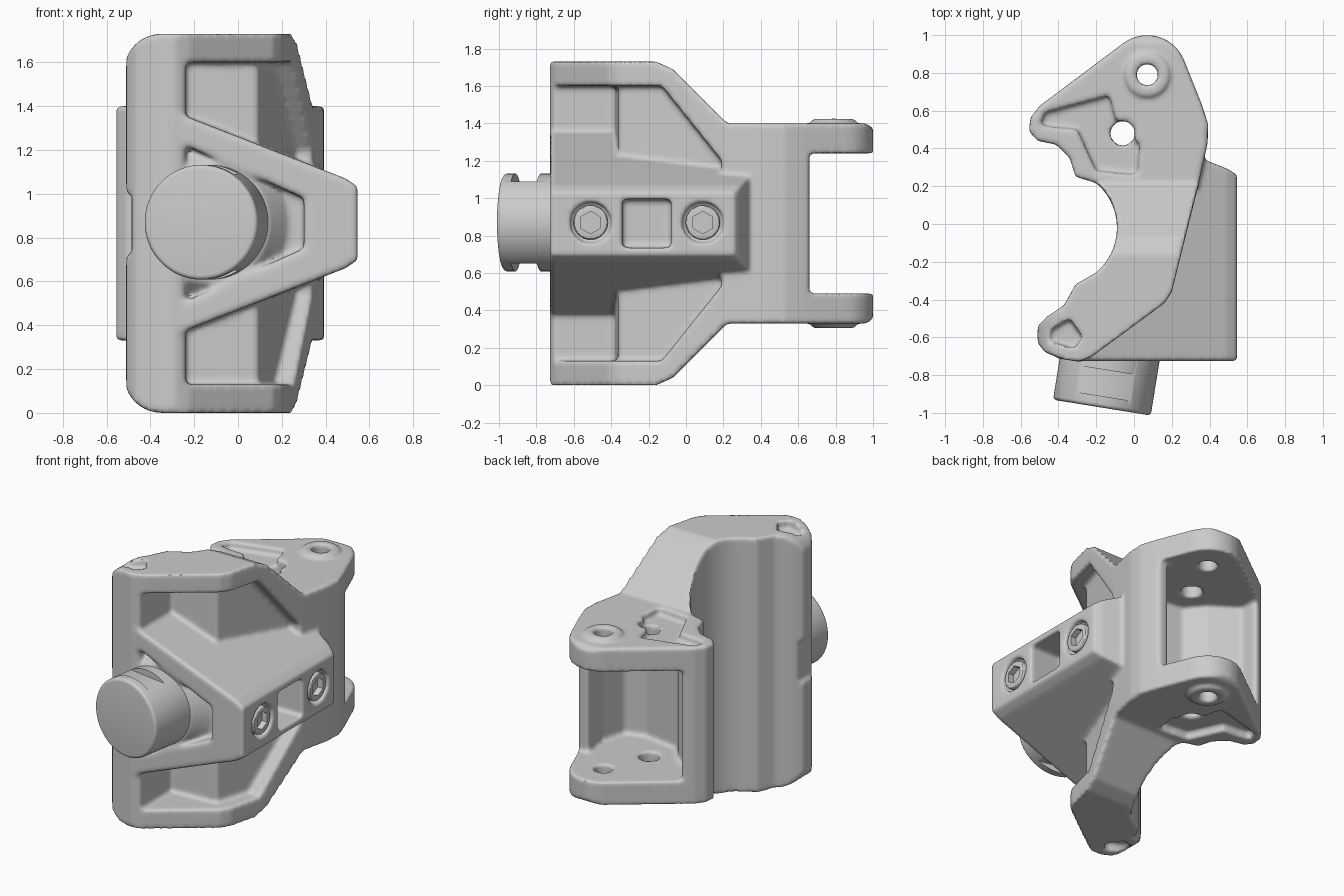
import bpy, bmesh, math
from mathutils import Matrix, Vector

if "Cube" in bpy.data.objects:
    bpy.data.objects.remove(bpy.data.objects["Cube"])


def finish(bm, name):
    bmesh.ops.recalc_face_normals(bm, faces=bm.faces)
    me = bpy.data.meshes.new(name)
    bm.to_mesh(me)
    bm.free()
    ob = bpy.data.objects.new(name, me)
    bpy.context.collection.objects.link(ob)
    return ob


def prism(name, pts, axis, lo, hi):
    """Extrude a 2D outline along an axis: z uses (x,y), x uses (y,z), y uses (x,z)."""
    def place(p, t):
        return {'z': (p[0], p[1], t), 'x': (t, p[0], p[1]), 'y': (p[0], t, p[1])}[axis]
    bm = bmesh.new()
    f = bm.faces.new([bm.verts.new(place(p, lo)) for p in pts])
    ext = bmesh.ops.extrude_face_region(bm, geom=[f])
    shift = Vector(place((0, 0), hi - lo))
    bmesh.ops.translate(bm, vec=shift, verts=[v for v in ext['geom'] if isinstance(v, bmesh.types.BMVert)])
    return finish(bm, name)


def box(name, x0, x1, y0, y1, z0, z1):
    return prism(name, [(x0, y0), (x1, y0), (x1, y1), (x0, y1)], 'z', z0, z1)


def rod(name, a, b, r1, r2=None, n=48):
    a, b = Vector(a), Vector(b)
    bm = bmesh.new()
    m = Matrix.Translation((a + b) / 2) @ (b - a).to_track_quat('Z', 'Y').to_matrix().to_4x4()
    bmesh.ops.create_cone(bm, cap_ends=True, segments=n, radius1=r1,
                          radius2=r1 if r2 is None else r2, depth=(b - a).length, matrix=m)
    return finish(bm, name)


def arc(cx, cy, r, a0, a1, n):
    return [(cx + r * math.cos(math.radians(a0 + (a1 - a0) * i / n)),
             cy + r * math.sin(math.radians(a0 + (a1 - a0) * i / n))) for i in range(n + 1)]


def apply(ob, kind, **kw):
    m = ob.modifiers.new(kind, kind)
    for k, v in kw.items():
        setattr(m, k, v)
    bpy.context.view_layer.objects.active = ob
    bpy.ops.object.modifier_apply(modifier=m.name)


def combine(ob, other, op):
    apply(ob, 'BOOLEAN', operation=op, solver='EXACT', object=other)
    bpy.data.objects.remove(other)


def smooth(ob, deg):
    bpy.ops.object.select_all(action='DESELECT')
    ob.select_set(True)
    bpy.context.view_layer.objects.active = ob
    bpy.ops.object.shade_smooth_by_angle(angle=math.radians(deg))


ZC = 0.865  # mirror height of the whole part


def mirrored(half):
    """Close an upper-half outline with its reflection about the mid height."""
    return half + [(p, 2 * ZC - z) for p, z in reversed(half)]


# Main casting: plan outline with the concave channel on the left
plan = (arc(-0.4, -0.02, 0.31, -50, 50, 14)
        + [(-0.31, 0.25), (-0.34, 0.35), (-0.41, 0.42), (-0.51, 0.44), (-0.555, 0.49), (-0.55, 0.56), (-0.5, 0.625)]
        + arc(0.07, 0.79, 0.21, 125, 22, 10)
        + [(0.36, 0.63), (0.392, 0.53), (0.39, 0.43), (0.34, 0.2), (0.2, -0.36), (0.16, -0.42),
           (-0.22, -0.7), (-0.29, -0.73), (-0.38, -0.715), (-0.47, -0.68), (-0.51, -0.63),
           (-0.51, -0.54), (-0.46, -0.49), (-0.37, -0.43), (-0.31, -0.32)])
body = prism('hinge_body', plan, 'z', 0, 1.73)
combine(body, prism('side_clip', mirrored([(-0.8, 1.73), (-0.16, 1.73), (-0.07, 1.69), (0.22, 1.4), (0.96, 1.4), (1.01, 1.37)]),
                    'x', -1, 1), 'INTERSECT')
combine(body, prism('front_clip', mirrored([(-0.57, 1.5), (-0.515, 1.56)] + arc(-0.35, 1.56, 0.17, 170, 90, 7) + [(0.7, 1.73)]),
                    'y', -1, 1.2), 'INTERSECT')

# Side pocket inside the flanged frame
pocket = prism('pocket', [(-0.24, -0.9), (0.7, -0.9), (0.7, 0.25), (0.27, 0.22), (0.09, -0.36), (-0.24, -0.38)], 'z', 0, 1.73)
combine(pocket, prism('pocket_clip', mirrored([(-0.95, 1.6), (-0.13, 1.6), (0.19, 1.2)]), 'x', -1, 1), 'INTERSECT')
combine(body, pocket, 'DIFFERENCE')

# Wedge block that tapers to the bolted face
wedge = prism('wedge', [(-0.3, -0.725), (0.545, -0.725), (0.545, 0.26), (0.5, 0.29), (0.36, 0.345), (0.1, 0.2),
                        (0.0, -0.1), (-0.2, -0.36), (-0.3, -0.5)], 'z', 0.2, 1.6)
combine(wedge, prism('wedge_clip', mirrored([(-0.4, 1.42), (-0.28, 1.37), (0.49, 1.07), (0.55, 1.03)]), 'y', -1, 1), 'INTERSECT')
combine(wedge, prism('front_recess', mirrored([(-0.26, 1.23), (0.3, 0.98)]), 'y', -0.9, -0.61), 'DIFFERENCE')
combine(body, wedge, 'UNION')
combine(body, rod('boss', (-0.13, -0.57, ZC), (-0.13, -0.715, ZC), 0.4, 0.27), 'UNION')

# Fork slot and inner cavity between the lugs
combine(body, box('slot', -1, 1, 0.66, 1.2, 0.49, 1.24), 'DIFFERENCE')
combine(body, prism('cavity', [(-0.42, 0.75), (-0.42, 0.54), (-0.24, 0.42), (-0.14, 0.3), (0.12, 0.26), (0.25, 0.3),
                               (0.3, 0.48), (0.26, 0.75)], 'z', 0.49, 1.24), 'DIFFERENCE')

# Pivot bosses, pivot bore, and through hole in each lug
for z0, z1 in ((1.3, 1.425), (0.305, 0.43)):
    combine(body, rod('pivot_boss', (0.07, 0.79, z0), (0.07, 0.79, z1), 0.115), 'UNION')
for x, y, r in ((0.07, 0.79, 0.057), (-0.06, 0.48, 0.065)):
    combine(body, rod('bore', (x, y, -0.5), (x, y, 2.2), r), 'DIFFERENCE')

# Shallow hollows on the ends of the two arms
arm_hollow = [(-0.5, 0.52), (-0.47, 0.59), (-0.13, 0.68), (-0.1, 0.56), (0.03, 0.42), (0.02, 0.26), (-0.2, 0.28), (-0.3, 0.5)]
toe_hollow = [(-0.45, -0.62), (-0.44, -0.56), (-0.34, -0.5), (-0.27, -0.6), (-0.32, -0.66)]
for pts, top, depth in ((arm_hollow, 1.4, 0.05), (toe_hollow, 1.73, 0.06)):
    combine(body, prism('hollow', pts, 'z', top - depth, top + 0.4), 'DIFFERENCE')
    combine(body, prism('hollow', pts, 'z', 1.33 - top, 2 * ZC - top + depth), 'DIFFERENCE')

# Square window, bolt counterbores, and the channel notch
combine(body, box('window', 0.3, 0.8, -0.34, -0.08, 0.735, 0.995), 'DIFFERENCE')
for y in (-0.51, 0.09):
    combine(body, rod('counterbore', (0.5, y, 0.87), (0.7, y, 0.87), 0.11), 'DIFFERENCE')
combine(body, box('notch', -0.7, -0.485, -0.7, -0.4, 0.72, 1.0), 'DIFFERENCE')

# Soften every edge as on a casting
apply(body, 'REMESH', mode='VOXEL', voxel_size=0.0135)
apply(body, 'SMOOTH', factor=0.5, iterations=5)
smooth(body, 50)

# Socket bolts on the wedge face
for i, y in enumerate((-0.51, 0.09)):
    bolt = rod('socket_bolt_%d' % (i + 1), (0.44, y, 0.87), (0.54, y, 0.87), 0.092)
    apply(bolt, 'BEVEL', width=0.012, segments=3, limit_method='ANGLE')
    combine(bolt, rod('hex', (0.49, y, 0.87), (0.6, y, 0.87), 0.06, n=6), 'DIFFERENCE')
    smooth(bolt, 30)

# Round front knob, slightly tilted, with flats cut into its top and bottom
d = Vector((math.sin(0.16), math.cos(0.16), 0))
tip = Vector((-0.17, -0.972, ZC + 0.005))
knob = rod('front_knob', tip, tip + d * 0.4, 0.262, n=72)
apply(knob, 'BEVEL', width=0.02, segments=4, limit_method='ANGLE')
for s in (1, -1):
    c = tip + Vector((0, 0, s * 0.32))
    flat = box('flat', -0.2, 0.18, 0.06, 0.2, -0.1, 0.1)
    flat.data.transform(Matrix.Translation(c) @ Matrix.Rotation(-0.16, 4, 'Z'))
    combine(knob, flat, 'DIFFERENCE')
smooth(knob, 35)
